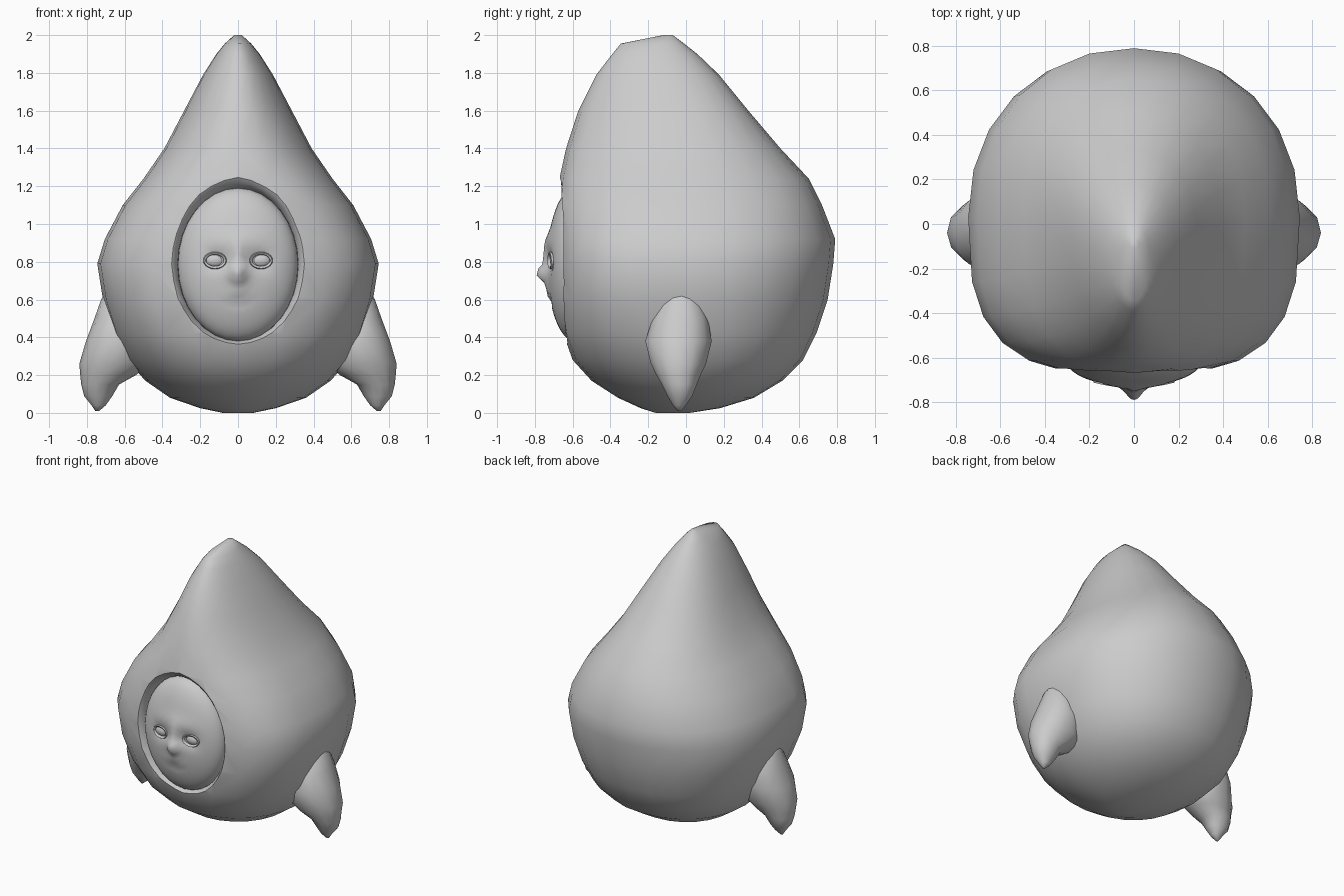
import bpy, bmesh, math

if "Cube" in bpy.data.objects:
    bpy.data.objects.remove(bpy.data.objects["Cube"])

grey = bpy.data.materials.new("soft_grey")
grey.diffuse_color = (0.6, 0.6, 0.6, 1)
grey.use_nodes = True
grey.node_tree.nodes["Principled BSDF"].inputs["Base Color"].default_value = grey.diffuse_color


def make_object(name, bm, angle=60):
    bmesh.ops.recalc_face_normals(bm, faces=bm.faces)
    me = bpy.data.meshes.new(name)
    bm.to_mesh(me)
    bm.free()
    ob = bpy.data.objects.new(name, me)
    bpy.context.collection.objects.link(ob)
    me.materials.append(grey)
    bpy.ops.object.select_all(action='DESELECT')
    ob.select_set(True)
    bpy.context.view_layer.objects.active = ob
    bpy.ops.object.shade_smooth_by_angle(angle=math.radians(angle))
    return ob


def loft(rings, caps=True):
    """Skin a list of equally long closed point loops."""
    bm = bmesh.new()
    loops = [[bm.verts.new(p) for p in r] for r in rings]
    n = len(loops[0])
    for a, b in zip(loops, loops[1:]):
        for i in range(n):
            j = (i + 1) % n
            bm.faces.new((a[i], a[j], b[j], b[i]))
    if caps:
        bm.faces.new(loops[0])
        bm.faces.new(loops[-1])
    return bm


def spow(v, e):
    return math.copysign(abs(v) ** e, v)


def section(z, x0, x1, yf, ymid, yb, power=2.0, n=24):
    """Horizontal oval whose front half can be squarer than its back."""
    cx, hw, pts = (x0 + x1) / 2, (x1 - x0) / 2, []
    for i in range(n):
        a = 2 * math.pi * i / n
        c, s = math.cos(a), math.sin(a)
        e = 2 / (power if s < 0 else 2.15)
        depth = (ymid - yf) if s < 0 else (yb - ymid)
        pts.append((cx + hw * spow(c, e), ymid + depth * spow(s, e), z))
    return pts


# Hooded body: height, half width, front y, middle y, back y, front squareness
body_rows = [
    (0.00, 0.08, -0.16, -0.06, 0.02, 2.0),
    (0.025, 0.20, -0.24, -0.02, 0.18, 2.0),
    (0.08, 0.36, -0.36, 0.0, 0.36, 2.0),
    (0.17, 0.49, -0.50, 0.02, 0.51, 2.1),
    (0.28, 0.59, -0.60, 0.03, 0.62, 2.3),
    (0.42, 0.66, -0.65, 0.03, 0.69, 2.6),
    (0.60, 0.715, -0.675, 0.03, 0.75, 2.9),
    (0.79, 0.745, -0.68, 0.03, 0.78, 3.0),
    (0.92, 0.705, -0.68, 0.03, 0.79, 3.0),
    (1.10, 0.61, -0.68, 0.03, 0.72, 2.8),
    (1.24, 0.50, -0.67, 0.02, 0.65, 2.5),
    (1.40, 0.39, -0.635, 0.0, 0.50, 2.2),
    (1.60, 0.285, -0.57, -0.04, 0.33, 2.0),
    (1.79, 0.185, -0.475, -0.10, 0.175, 2.0),
    (1.90, 0.115, -0.39, -0.14, 0.06, 2.0),
    (1.955, 0.07, -0.345, -0.14, -0.01, 2.0),
    (2.00, 0.02, -0.12, -0.09, -0.07, 2.0),
]
body = make_object("hooded_body", loft(
    [section(z, -w, w, f, m, b, p) for z, w, f, m, b, p in body_rows]))

# Flared oval cutter that opens the hood around the face
FZ = 0.785


def upright_oval(rx, rz, y, n=32):
    return [(rx * math.cos(2 * math.pi * i / n), y,
             FZ + rz * math.sin(2 * math.pi * i / n)) for i in range(n)]


cutter = make_object("face_opening_cutter", loft([
    upright_oval(0.46, 0.55, -0.80), upright_oval(0.39, 0.47, -0.675),
    upright_oval(0.345, 0.43, -0.645), upright_oval(0.32, 0.405, -0.60),
    upright_oval(0.31, 0.40, -0.50)]))
cut = body.modifiers.new("face_opening", 'BOOLEAN')
cut.operation = 'DIFFERENCE'
cut.solver = 'EXACT'
cut.object = cutter
bpy.context.view_layer.objects.active = body
bpy.ops.object.modifier_apply(modifier=cut.name)
bpy.data.objects.remove(cutter)


# Face: oval dome with soft bumps for brow, nose, mouth and eye sockets
def bump(x, z, cx, cz, sx, sz):
    return math.exp(-((x - cx) / sx) ** 2 - ((z - cz) / sz) ** 2)


def face_y(x, z):
    r2 = min(1, (x / 0.318) ** 2 + ((z - FZ) / 0.405) ** 2)
    relief = (0.055 * bump(x, z, 0, 0.735, 0.045, 0.045)
              + 0.02 * bump(x, z, 0, 0.82, 0.03, 0.08)
              + 0.015 * bump(x, z, 0, 0.91, 0.16, 0.05)
              + 0.02 * bump(x, z, 0, 0.63, 0.06, 0.03)
              - 0.015 * bump(x, z, 0, 0.595, 0.06, 0.02))
    for s in (-1, 1):
        relief -= 0.03 * bump(x, z, s * 0.122, 0.805, 0.06, 0.045)
    return -0.59 - 0.145 * math.sqrt(1 - r2) - relief * (1 - r2)


face_rings = []
for k in range(17):
    t = math.sin(math.pi / 2 * (1 - k / 16.5))
    face_rings.append([(x, face_y(x, z), z) for x, _, z in
                       upright_oval(0.318 * t, 0.405 * t, 0)])
make_object("face", loft(face_rings))

# Eyes with raised lids
for side, label in ((-1, "left"), (1, "right")):
    ex, ez = side * 0.122, 0.807
    ey = face_y(ex, ez)
    bm = bmesh.new()
    bmesh.ops.create_uvsphere(bm, u_segments=16, v_segments=10, radius=1)
    for v in bm.verts:
        v.co = (ex + 0.052 * v.co.x, ey + 0.005 + 0.028 * v.co.y, ez + 0.037 * v.co.z)
    make_object(label + "_eye", bm)
    lid = []
    for i in range(20):
        a = 2 * math.pi * i / 20
        ring = []
        for j in range(6):
            b = 2 * math.pi * j / 6
            x = ex + (0.054 + 0.008 * math.cos(b)) * math.cos(a)
            z = ez + (0.038 + 0.008 * math.cos(b)) * math.sin(a)
            ring.append((x, face_y(x, z) - 0.004 + 0.009 * math.sin(b), z))
        lid.append(ring)
    make_object(label + "_eyelid", loft(lid + [lid[0]], caps=False))

# Side flippers: height, inner x, outer x, front y, back y
flipper_rows = [
    (0.66, 0.58, 0.69, -0.08, 0.04),
    (0.60, 0.54, 0.725, -0.13, 0.08),
    (0.50, 0.50, 0.76, -0.18, 0.12),
    (0.38, 0.46, 0.805, -0.22, 0.14),
    (0.26, 0.47, 0.84, -0.19, 0.11),
    (0.20, 0.54, 0.835, -0.16, 0.08),
    (0.15, 0.63, 0.83, -0.13, 0.06),
    (0.09, 0.665, 0.815, -0.10, 0.035),
    (0.04, 0.70, 0.775, -0.07, 0.0),
    (0.01, 0.735, 0.755, -0.045, -0.025),
]
for side, label in ((-1, "left"), (1, "right")):
    make_object(label + "_flipper", loft(
        [section(z, side * a, side * b, f, (f + b2) / 2, b2, n=14)
         for z, a, b, f, b2 in flipper_rows]))
